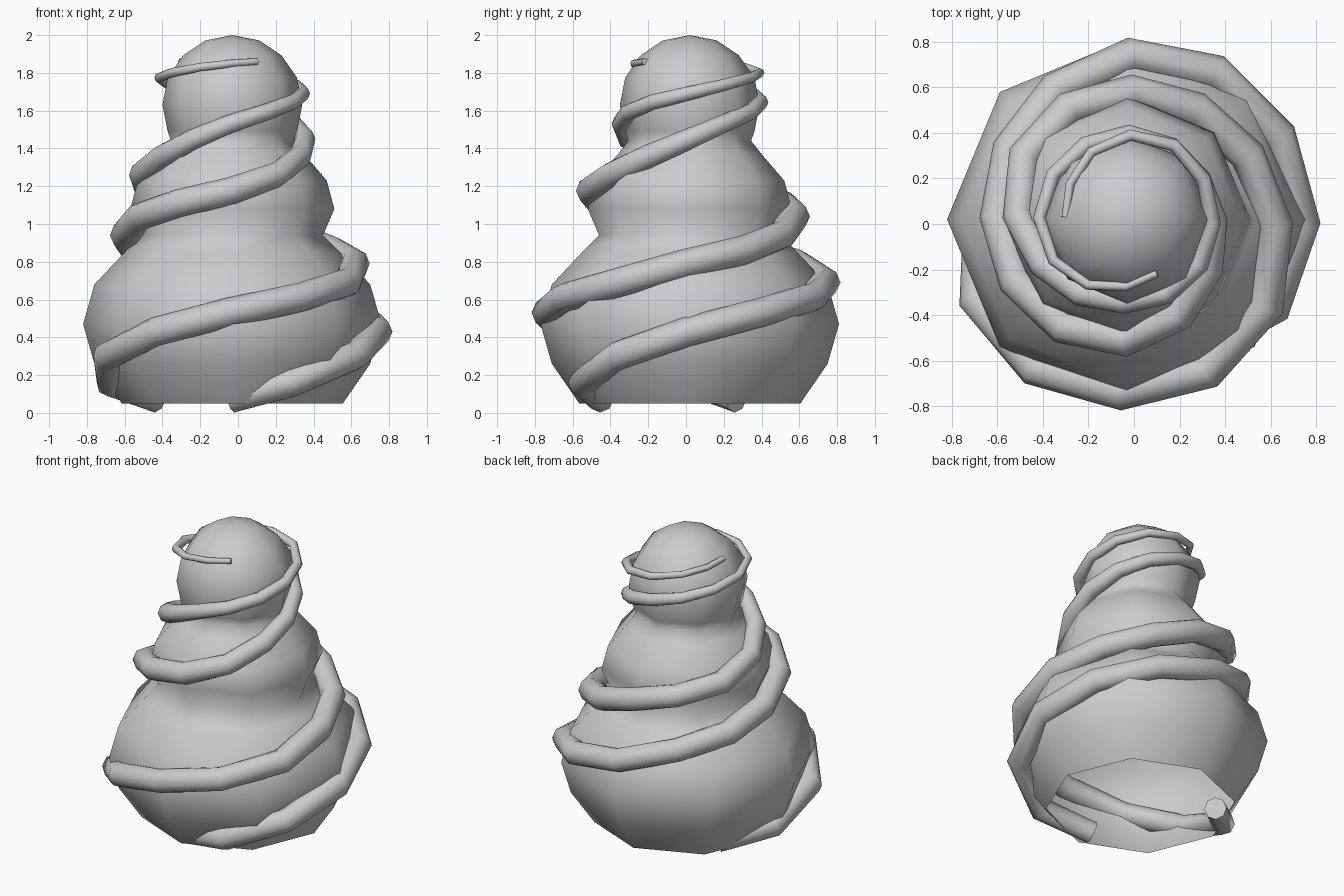
import bpy, bmesh
from math import sin, cos, radians, tau

if "Cube" in bpy.data.objects:
    bpy.data.objects.remove(bpy.data.objects["Cube"])

CX, CY = -0.03, 0.02   # shared axis of body and coils

# Body: eight-sided lathe of three stacked lobes, open underneath
profile = [(0.585, 0.05), (0.73, 0.26), (0.79, 0.47), (0.73, 0.68), (0.57, 0.85),
           (0.48, 0.94), (0.54, 1.08), (0.50, 1.23), (0.38, 1.37), (0.325, 1.44),
           (0.342, 1.49), (0.37, 1.63), (0.342, 1.775), (0.26, 1.893), (0.142, 1.972)]
SIDES = 8
bm = bmesh.new()
rings = [[bm.verts.new((CX + r * cos(tau * i / SIDES), CY + r * sin(tau * i / SIDES), z))
          for i in range(SIDES)] for r, z in profile]
for lo, hi in zip(rings, rings[1:]):
    for i in range(SIDES):
        j = (i + 1) % SIDES
        bm.faces.new((lo[i], lo[j], hi[j], hi[i]))
top = bm.verts.new((CX, CY, 2.0))
for i in range(SIDES):
    bm.faces.new((rings[-1][i], rings[-1][(i + 1) % SIDES], top))
for f in bm.faces:
    f.smooth = True
me = bpy.data.meshes.new("body")
bm.to_mesh(me)
bm.free()
bpy.context.collection.objects.link(bpy.data.objects.new("body", me))

# Coil path: (distance from axis, height, tube radius), one point every 30 degrees
path = [(0.47, 0.07, .07), (0.65, 0.16, .075), (0.75, 0.30, .078), (0.77, 0.43, .078),
        (0.76, 0.53, .078), (0.755, 0.61, .078), (0.72, 0.69, .078), (0.65, 0.79, .078),
        (0.60, 0.86, .078), (0.57, 0.94, .078), (0.56, 1.04, .076), (0.55, 1.11, .075),
        (0.53, 1.175, .073), (0.48, 1.26, .068), (0.42, 1.36, .062), (0.385, 1.45, .055),
        (0.365, 1.53, .049), (0.37, 1.59, .045), (0.375, 1.645, .041), (0.375, 1.69, .037),
        (0.38, 1.735, .032), (0.385, 1.775, .028), (0.37, 1.80, .025), (0.335, 1.83, .022),
        (0.295, 1.85, .02), (0.27, 1.86, .018)]


def coil(name, start):
    cu = bpy.data.curves.new(name, 'CURVE')
    cu.dimensions = '3D'
    cu.twist_mode = 'Z_UP'
    cu.bevel_depth = 1.0
    cu.bevel_resolution = 2
    cu.use_fill_caps = True
    sp = cu.splines.new('POLY')
    sp.points.add(len(path) - 1)
    for k, (p, (r, z, t)) in enumerate(zip(sp.points, path)):
        a = radians(start + 30 * k)
        p.co = (CX + r * cos(a), CY + r * sin(a), z, 1)
        p.radius = t
    sp.use_smooth = True
    bpy.context.collection.objects.link(bpy.data.objects.new(name, cu))


# Two rising coils, a third of a turn apart
coil("coil_front", -91)
coil("coil_back", 148)
